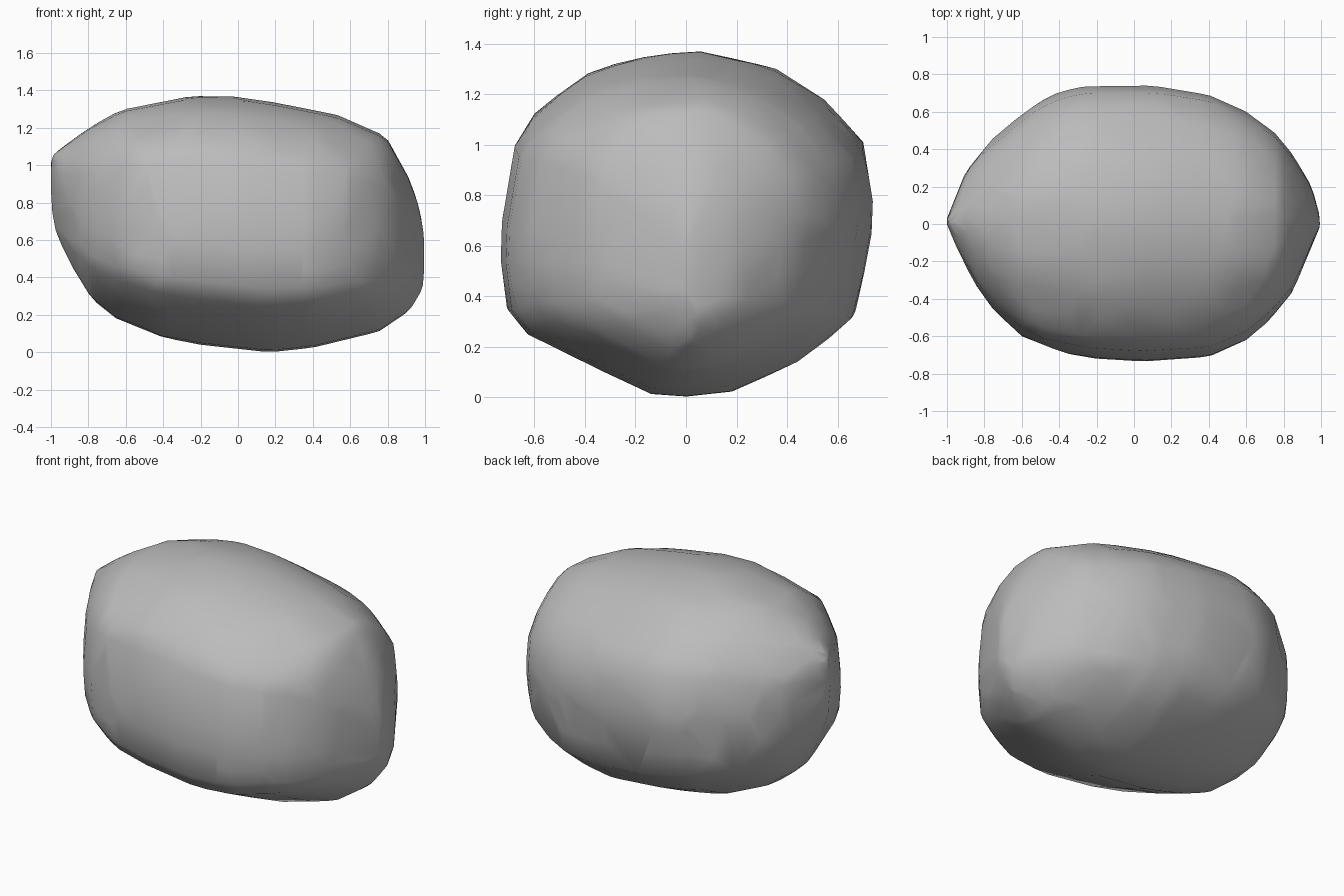
import bpy, bmesh, math, random
from mathutils import Vector

if "Cube" in bpy.data.objects:
    bpy.data.objects.remove(bpy.data.objects["Cube"], do_unlink=True)

# Outlines along the length: (x, value)
TOP = [(-1, 1.05), (-.8, 1.2), (-.6, 1.31), (-.4, 1.35), (-.2, 1.375), (0, 1.365), (.2, 1.335),
       (.55, 1.265), (.78, 1.17), (.85, 1.05), (.92, .92), (.97, .77), (1, .6)]
BOTTOM = [(-1, .72), (-.98, .66), (-.9, .47), (-.8, .3), (-.65, .18), (-.4, .08), (-.2, .04),
          (.17, 0), (.4, .025), (.75, .11), (.9, .21), (.99, .3), (1, .33)]
BACK = [(-1, .03), (-.9, .28), (-.8, .42), (-.6, .59), (-.45, .69), (-.3, .735), (.1, .74),
        (.4, .69), (.6, .6), (.75, .49), (.85, .37), (.95, .2), (1, .02)]
FRONT = [(-1, 0), (-.95, -.13), (-.85, -.32), (-.75, -.46), (-.6, -.6), (-.45, -.68),
         (-.2, -.72), (.05, -.735), (.4, -.71), (.6, -.62), (.72, -.52), (.85, -.36), (1, 0)]

# Cross-section seen along the length: (y, z)
SECTION = [(-.18, 1.36), (.05, 1.375), (.2, 1.35), (.35, 1.3), (.55, 1.17), (.7, 1), (.735, .78),
           (.73, .65), (.67, .32), (.45, .14), (.18, .02), (0, 0), (-.14, .01), (-.35, .11),
           (-.63, .25), (-.71, .35), (-.735, .55), (-.73, .7), (-.68, 1), (-.62, 1.12), (-.4, 1.28)]


def at(table, x):
    for (a, p), (b, q) in zip(table, table[1:]):
        if x <= b:
            return p + (q - p) * max(0, x - a) / (b - a)
    return table[-1][1]


def ring(x):
    lo_y, hi_y, lo_z, hi_z = (at(t, x) for t in (FRONT, BACK, BOTTOM, TOP))
    points = []
    for (y0, z0), (y1, z1) in zip(SECTION, SECTION[1:] + SECTION[:1]):
        for t in (0, .5):
            u = (y0 + (y1 - y0) * t + .735) / 1.47
            v = (z0 + (z1 - z0) * t) / 1.375
            points.append(Vector((x, lo_y + (hi_y - lo_y) * u, lo_z + (hi_z - lo_z) * v)))
    return points


# Loft the rings from end to end
STEPS = 44
rings = [ring(-math.cos(math.pi * i / STEPS)) for i in range(STEPS + 1)]
points = [p for r in rings for p in r]

# Press shallow irregular facets into the surface
random.seed(5)
for _ in range(70):
    n = Vector([random.gauss(0, 1) for _ in "xyz"]).normalized()
    limit = max(p.dot(n) for p in points) - random.uniform(.004, .014)
    for p in points:
        p -= n * max(0, p.dot(n) - limit)

bm = bmesh.new()
grid = [[bm.verts.new(p) for p in r] for r in rings]
count = len(grid[0])
for a, b in zip(grid, grid[1:]):
    for j in range(count):
        k = (j + 1) % count
        bm.faces.new((a[j], a[k], b[k], b[j]))
bm.faces.new(grid[0])
bm.faces.new(grid[-1])
bmesh.ops.remove_doubles(bm, verts=bm.verts, dist=.003)
bmesh.ops.recalc_face_normals(bm, faces=bm.faces)
mesh = bpy.data.meshes.new("boulder")
bm.to_mesh(mesh)
bm.free()
boulder = bpy.data.objects.new("boulder", mesh)
bpy.context.collection.objects.link(boulder)

# Stone colour
stone = bpy.data.materials.new("grey stone")
stone.use_nodes = True
stone.diffuse_color = (.5, .5, .5, 1)
stone.node_tree.nodes["Principled BSDF"].inputs["Base Color"].default_value = (.5, .5, .5, 1)
mesh.materials.append(stone)

# Coarser, chiselled triangles with softened shading
chisel = boulder.modifiers.new("chisel", "DECIMATE")
chisel.ratio = .3
bpy.context.view_layer.objects.active = boulder
boulder.select_set(True)
bpy.ops.object.modifier_apply(modifier="chisel")
bpy.ops.object.shade_smooth_by_angle(angle=math.radians(40))
